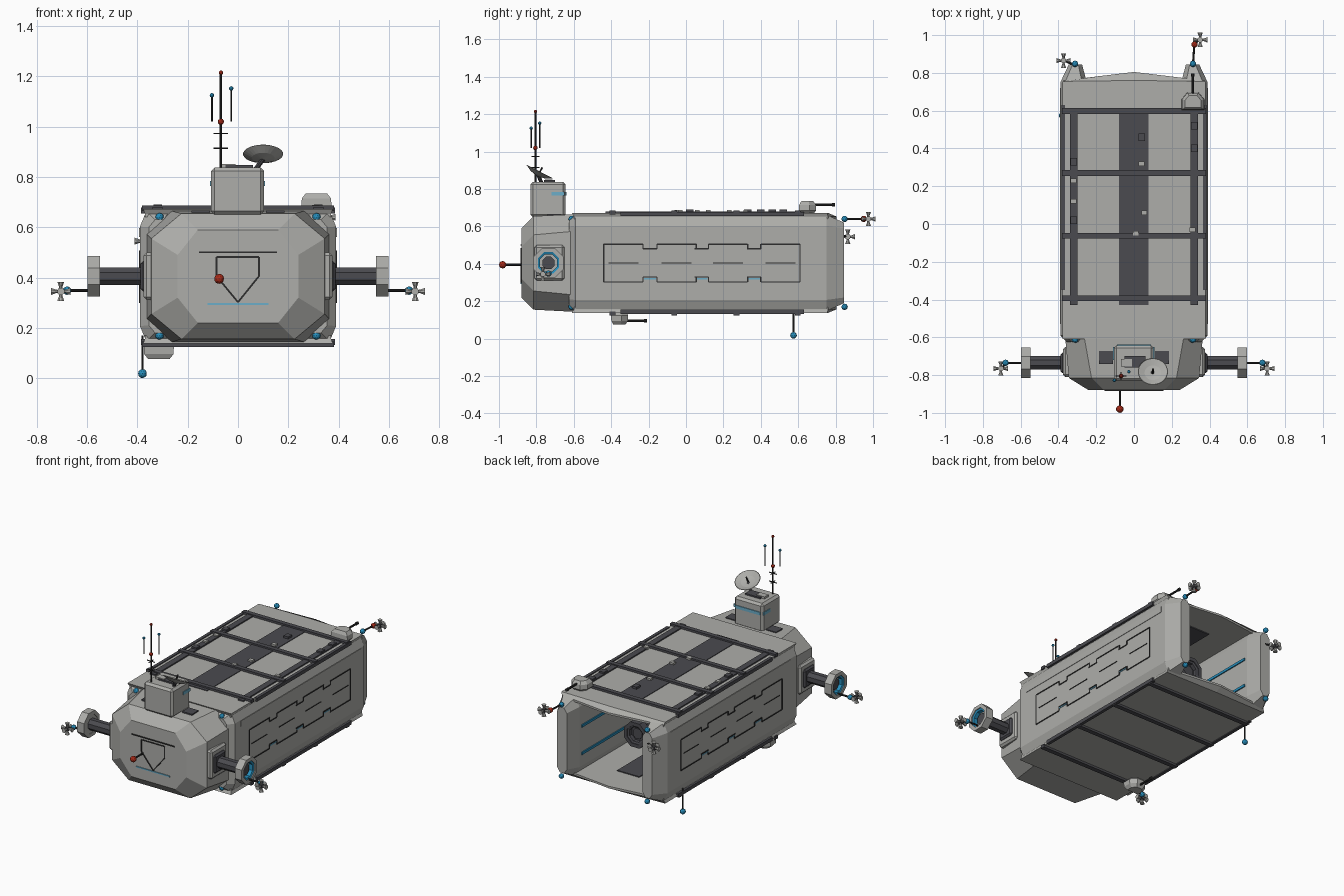
import bpy, bmesh, math
from mathutils import Vector

if "Cube" in bpy.data.objects:
    bpy.data.objects.remove(bpy.data.objects["Cube"])


def material(name, *rgb):
    m = bpy.data.materials.new(name)
    m.use_nodes = True
    m.diffuse_color = (*rgb, 1)
    m.node_tree.nodes["Principled BSDF"].inputs["Base Color"].default_value = (*rgb, 1)
    return m


GREY = material("hull grey", .42, .42, .40)
DARK = material("dark grey", .07, .07, .08)
BLACK = material("black", .025, .025, .025)
BLUE = material("blue", .02, .27, .5)
RED = material("red", .4, .025, .01)
STRIPE = material("pale blue", .15, .42, .58)
SIDES = (("right", -1), ("left", 1))


def finish(name, bm, mat):
    bmesh.ops.recalc_face_normals(bm, faces=bm.faces)
    me = bpy.data.meshes.new(name)
    bm.to_mesh(me)
    bm.free()
    me.materials.append(mat)
    ob = bpy.data.objects.new(name, me)
    bpy.context.collection.objects.link(ob)
    return ob


def skin(bm, rings, closed=False):
    loops = [[bm.verts.new(p) for p in r] for r in rings]
    n = len(loops[0])
    pairs = list(zip(loops, loops[1:])) + ([(loops[-1], loops[0])] if closed else [])
    for a, b in pairs:
        for i in range(n):
            j = (i + 1) % n
            bm.faces.new((a[i], a[j], b[j], b[i]))
    if not closed:
        bm.faces.new(loops[0])
        bm.faces.new(loops[-1])


def loft(name, sections, mat):
    # chamfered rectangles (y, x0, x1, z0, z1, chamfer x, chamfer z) joined along y
    rings = []
    for y, x0, x1, z0, z1, c, d in sections:
        rings.append([(x0 + c, y, z0), (x1 - c, y, z0), (x1, y, z0 + d), (x1, y, z1 - d),
                      (x1 - c, y, z1), (x0 + c, y, z1), (x0, y, z1 - d), (x0, y, z0 + d)])
    bm = bmesh.new()
    skin(bm, rings)
    return finish(name, bm, mat)


def box(name, x0, x1, y0, y1, z0, z1, mat, bevel=0):
    bm = bmesh.new()
    bmesh.ops.create_cube(bm, size=1)
    for v in bm.verts:
        v.co = ((x0 + x1) / 2 + v.co.x * (x1 - x0), (y0 + y1) / 2 + v.co.y * (y1 - y0),
                (z0 + z1) / 2 + v.co.z * (z1 - z0))
    if bevel:
        bmesh.ops.bevel(bm, geom=bm.edges[:], offset=bevel, segments=1, affect='EDGES')
    return finish(name, bm, mat)


def lathe(name, profile, origin, axis, mat, n=8, closed=False):
    q = Vector((0, 0, 1)).rotation_difference(Vector(axis))
    rings = []
    for r, h in profile:
        angles = [(i + .5) * math.tau / n for i in range(n)]
        rings.append([Vector(origin) + q @ Vector((r * math.cos(a), r * math.sin(a), h)) for a in angles])
    bm = bmesh.new()
    skin(bm, rings, closed)
    return finish(name, bm, mat)


def rod(name, a, b, r, mat=BLACK, n=8):
    d = Vector(b) - Vector(a)
    return lathe(name, [(r, 0), (r, d.length)], a, d, mat, n)


def ball(name, p, r, mat):
    bm = bmesh.new()
    bmesh.ops.create_icosphere(bm, subdivisions=2, radius=r)
    bmesh.ops.translate(bm, verts=bm.verts, vec=p)
    return finish(name, bm, mat)


def thruster(name, p):
    x, y, z = p
    s = .011
    box(name + "_block", x - s, x + s, y - s, y + s, z - s, z + s, DARK)
    for axis in ((1, 0, 0), (-1, 0, 0), (0, 1, 0), (0, -1, 0), (0, 0, 1), (0, 0, -1)):
        lathe(name + "_nozzle", [(.006, .01), (.008, .02), (.015, .038)], p, axis, GREY)


def flip(z, up):
    return z if up > 0 else .81 - z


def fbox(name, x0, x1, y0, y1, z0, z1, mat, up):
    a, b = sorted((flip(z0, up), flip(z1, up)))
    return box(name, x0, x1, y0, y1, a, b, mat)


# nose module
loft("nose", [(-.88, -.24, .24, .22, .59, .08, .1), (-.815, -.345, .345, .155, .655, .12, .1),
              (-.59, -.365, .365, .143, .665, .1, .09)], GREY)
box("nose_brow_line", -.155, .155, -.885, -.878, .497, .504, BLACK)
box("nose_light_strip", -.122, .122, -.885, -.878, .291, .299, STRIPE)
outline = [(-.085, .482), (.083, .482), (.083, .405), (0, .302), (-.085, .405)]
for (x0, z0), (x1, z1) in zip(outline, outline[1:] + outline[:1]):
    rod("nose_panel_trim", (x0, -.88, z0), (x1, -.88, z1), .005, BLACK, 4)
rod("nose_probe", (-.075, -.87, .395), (-.075, -.985, .395), .006)
ball("nose_probe_tip", (-.075, -.98, .395), .02, RED)

# side walls with tapered end pillars
for side, s in SIDES:
    sections = [(-.625, .27, .355, .18, .63, .025, .03), (-.59, .25, .39, .147, .663, .025, .06),
                (.75, .25, .39, .147, .663, .025, .06), (.845, .275, .345, .19, .62, .02, .03)]
    if s < 0:
        sections = [(y, -b, -a, *rest) for y, a, b, *rest in sections]
    loft(side + "_wall", sections, GREY)

    def plate(name, y0, y1, z0, z1, mat, depth=.393, back=.385):
        box(side + name, *sorted((s * back, s * depth)), y0, y1, z0, z1, mat)

    plate("_upper_strip", -.53, .72, .562, .598, GREY)
    # stepped panel outlines
    starts = (-.44, -.155, .12, .4)
    t = .0035
    for i, y in enumerate(starts):
        for z in (.303, .505):
            plate("_panel_edge", y, y + .21, z - t, z + t, BLACK)
        plate("_panel_midline", y + .025, y + .185, .403, .408, BLACK)
        for e in (y, y + .21):
            plate("_panel_end", e - t, e + t, .303 if e in (-.44, .61) else .48, .505, BLACK)
            plate("_panel_end", e - t, e + t, .303, .33, BLACK)
        if i:
            for z in (.33, .48):
                plate("_panel_step", y - .075, y, z - t, z + t, BLACK)
            plate("_panel_light", y - .07, y - .005, .317, .324, STRIPE)
    for y in (-.44, .61):
        plate("_panel_outer_end", y - t, y + t, .303, .505, BLACK)
    # lights along the bay walls
    for z in (.29, .47):
        box(side + "_bay_light", *sorted((s * .243, s * .255)), -.5, .73, z - .008, z + .008, BLUE)
    # marker lamps
    for z in (.17, .64):
        ball(side + "_front_lamp", (s * .312, -.612, z), .017, BLUE)
        ball(side + "_rear_lamp", (s * .312, .848, z), .017, BLUE)

# roof and floor slabs with their frames
for name, up in (("roof", 1), ("floor", -1)):
    lower = [(-.37, -.6), (.37, -.6), (.37, .76), (0, .805), (-.37, .76)]
    upper = [(-.385, -.61), (.385, -.61), (.385, .755), (0, .76), (-.385, .755)]
    bm = bmesh.new()
    skin(bm, [[(x, y, flip(.64, up)) for x, y in lower], [(x, y, flip(.653, up)) for x, y in lower],
              [(x * .98, y, flip(.672, up)) for x, y in upper]])
    finish(name + "_slab", bm, GREY)
    for y in (.598, .27, -.063, -.393):
        fbox(name + "_crossbar", -.382, .382, y - .015, y + .015, .665, .686, DARK, up)
    for s in (-1, 1):
        x = s * .375
        fbox(name + "_edge_rail", x - .01, x + .01, -.35, .63, .655, .678, DARK, up)
    fbox(name + "_bay_stripe", -.08, .08, -.43, .6, .634, .642, DARK, up)
fbox("roof_stripe", -.08, .077, -.43, .598, .67, .676, DARK, 1)
for s in (-1, 1):
    box("roof_long_rail", s * .32 - .02, s * .32 + .02, -.43, .6, .67, .68, DARK)
for x, y in ((.04, .32), (.055, .06), (.01, -.05), (-.32, .23), (-.32, .12), (.31, -.03)):
    box("roof_fitting", x - .015, x + .015, y - .012, y + .012, .67, .688, GREY)
for x, y in ((.04, .46), (-.32, .33), (.32, .52), (.32, .4), (-.32, .02)):
    box("roof_dark_fitting", x - .017, x + .017, y - .02, y + .02, .67, .69, DARK)

# docking arms
def docking_ring(name, p, axis, rim):
    lathe(name + "_rim", [(.087, 0), (.087, .05), (.062, .05), (.062, 0)], p, axis, rim, 8, True)
    lathe(name + "_glow", [(.063, .008), (.063, .045), (.05, .04), (.05, .008)], p, axis, BLUE if rim == GREY else DARK, 8, True)
    lathe(name + "_plate", [(.064, .004), (.064, .015)], p, axis, GREY if rim == GREY else DARK)
    lathe(name + "_hub", [(.036, .01), (.036, .025)], p, axis, DARK)


for side, s in SIDES:
    y, z = -.735, .405
    box(side + "_arm_mount", *sorted((s * .33, s * .375)), -.81, -.65, .31, .5, GREY, .012)
    box(side + "_arm_socket", *sorted((s * .36, s * .388)), y - .055, y + .055, z - .06, z + .06, DARK, .01)
    rod(side + "_arm", (s * .35, y, z), (s * .56, y, z), .038, DARK)
    docking_ring(side + "_dock", (s * .548, y, z), (s, 0, 0), GREY)
    rod(side + "_thruster_rod", (s * .59, y, .348), (s * .685, y, .348), .006)
    rod(side + "_thruster_link", (s * .68, y, .348), (s * .7, -.765, .345), .006)
    ball(side + "_arm_lamp", (s * .68, y, .348), .017, BLUE)
    thruster(side + "_arm_thruster", (s * .705, -.765, .345))

# bay dock
rod("bay_arm", (0, -.6, .4), (0, .5, .4), .036, DARK)
docking_ring("bay_dock", (0, .48, .4), (0, 1, 0), DARK)

# rear thrusters
rod("rear_left_rod", (.312, .84, .64), (.32, .96, .64), .006)
ball("rear_left_beacon", (.32, .95, .64), .017, RED)
rod("rear_left_link", (.32, .955, .64), (.35, .978, .64), .006)
thruster("rear_left_thruster", (.35, .975, .64))
rod("rear_right_link", (-.31, .84, .55), (-.37, .865, .545), .006)
thruster("rear_right_thruster", (-.373, .865, .545))

# control tower
box("tower", -.107, .104, -.832, -.643, .65, .838, GREY, .014)
box("tower_stripe_back", -.09, .09, -.645, -.638, .765, .785, STRIPE)
for s in (-1, 1):
    box("tower_stripe_side", -.0015 + s * .1055 - .004, -.0015 + s * .1055 + .004, -.72, -.65, .765, .785, STRIPE)
    box("nose_vent", s * .148 - .036, s * .148 + .036, -.74, -.672, .65, .667, DARK)
box("tower_top_plate", -.05, .06, -.76, -.7, .835, .847, DARK)
box("tower_top_unit", -.07, -.01, -.755, -.715, .835, .852, GREY)

# dish
dish_axis = (0, .46, .89)
lathe("dish", [(.004, -.004), (.045, .004), (.08, .022), (.077, .024), (.044, .01), (.004, .003)],
      (.1, -.792, .872), dish_axis, GREY, 24)
rod("dish_feed", (.1, -.792, .872), (.1, -.768, .916), .005)
rod("dish_stand", (.07, -.77, .83), (.1, -.79, .872), .01, DARK)

# antennas
rod("mast", (-.068, -.805, .83), (-.068, -.805, 1.21), .005)
for z, r in ((1.02, .0125), (1.215, .009)):
    ball("mast_beacon", (-.068, -.805, z), r, RED)
for z in (.915, .973):
    rod("mast_crossbar", (-.097, -.805, z), (-.04, -.805, z), .003)
    rod("mast_crossbar", (-.068, -.827, z), (-.068, -.783, z), .003)
for x, y, z in ((-.104, -.828, 1.125), (-.027, -.782, 1.152)):
    rod("whip_antenna", (x, y, 1.02), (x, y, z), .004)
    ball("whip_tip", (x, y, z), .009, BLUE)
rod("keel_antenna", (-.38, .575, .17), (-.38, .575, .025), .005)
ball("keel_antenna_tip", (-.38, .575, .018), .018, BLUE)

# turrets
for name, x, y, up in (("roof_turret", .312, .645, 1), ("keel_turret", -.315, -.36, -1)):
    rings = []
    for h, w in ((.67, .045), (.685, .06), (.715, .058), (.735, .042)):
        rings.append([(x + w * a, y + w * .85 * b, flip(h, up)) for a, b in
                      ((-1, -.8), (1, -.8), (1, .3), (.5, 1), (-.5, 1), (-1, .3))])
    bm = bmesh.new()
    skin(bm, rings)
    finish(name, bm, GREY)
    z = flip(.715, up)
    rod(name + "_barrel", (x, y + .04, z), (x, y + .145, z), .007)
    rod(name + "_muzzle", (x, y + .135, z), (x, y + .152, z), .01)
